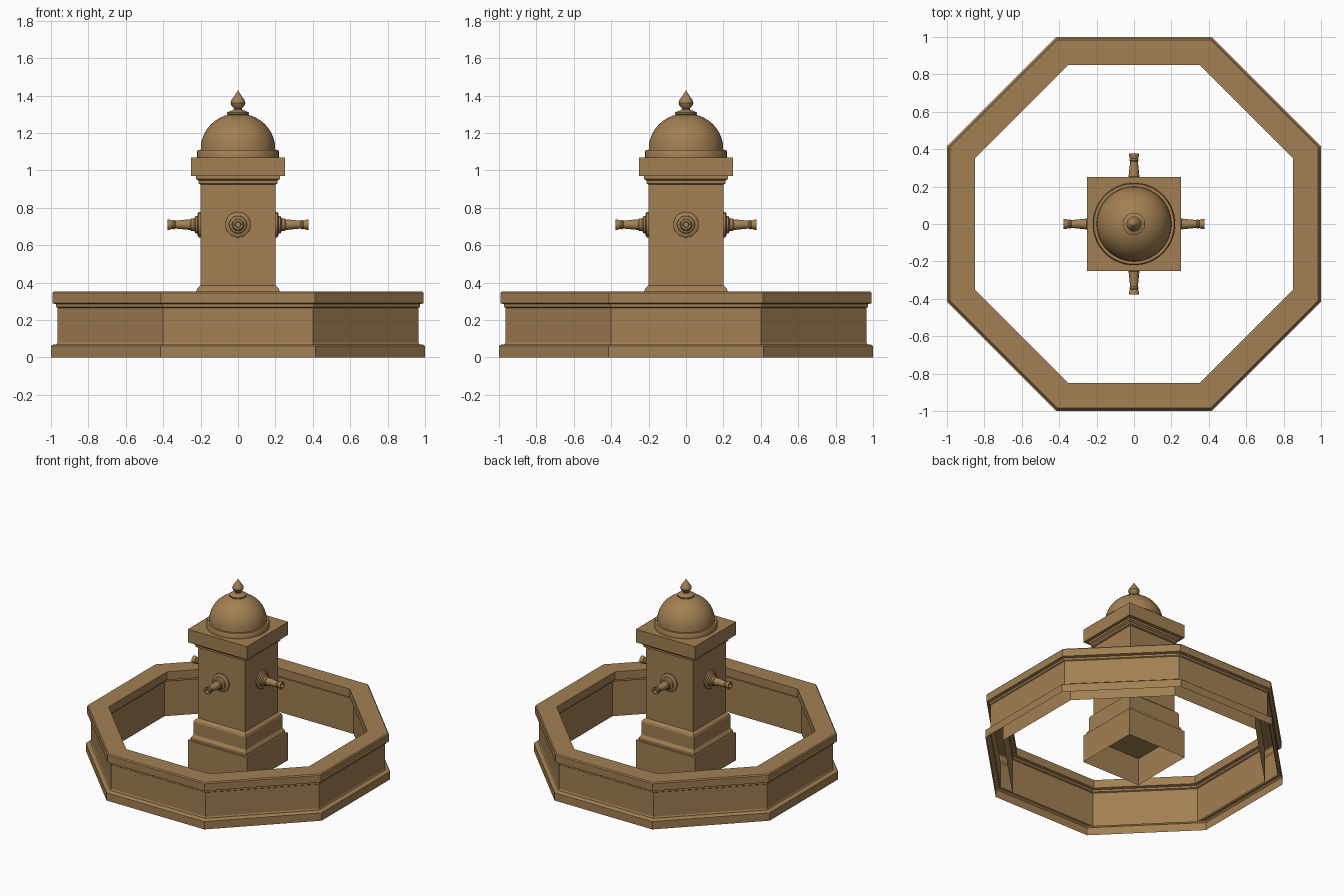
import bpy, bmesh, math
from mathutils import Matrix

old = bpy.data.objects.get("Cube")
if old:
    bpy.data.objects.remove(old, do_unlink=True)

stone = bpy.data.materials.new("warm_brown_stone")
stone.use_nodes = True
STONE = (0.36, 0.215, 0.085, 1)
stone.diffuse_color = STONE
stone.node_tree.nodes["Principled BSDF"].inputs["Base Color"].default_value = STONE


def turned(name, sides, profile, flat=False, cap_top=False, matrix=None):
    """Sweep a (radius, height) profile round z; flat sizes are centre to side."""
    bm = bmesh.new()
    grow = 1 / math.cos(math.pi / sides) if flat else 1
    rings = []
    for r, z in profile:
        if r == 0:
            rings.append([bm.verts.new((0, 0, z))] * sides)
            continue
        ring = []
        for i in range(sides):
            a = 2 * math.pi * (i + 0.5) / sides
            ring.append(bm.verts.new((r * grow * math.cos(a), r * grow * math.sin(a), z)))
        rings.append(ring)
    for low, high in zip(rings, rings[1:]):
        for i in range(sides):
            j = (i + 1) % sides
            corners = list(dict.fromkeys((low[i], low[j], high[j], high[i])))
            bm.faces.new(corners)
    if cap_top:
        bm.faces.new(rings[-1])
    if matrix:
        bm.transform(matrix)
    mesh = bpy.data.meshes.new(name)
    bm.to_mesh(mesh)
    bm.free()
    mesh.materials.append(stone)
    obj = bpy.data.objects.new(name, mesh)
    bpy.context.collection.objects.link(obj)
    if not flat:
        bpy.ops.object.select_all(action='DESELECT')
        obj.select_set(True)
        bpy.context.view_layer.objects.active = obj
        bpy.ops.object.shade_smooth_by_angle(angle=math.radians(35))
    return obj


# Octagonal basin wall, hollow and open underneath
turned("basin_wall", 8, [
    (1, 0), (1, 0.06), (0.99, 0.068), (0.97, 0.07), (0.965, 0.08),
    (0.965, 0.265), (0.972, 0.27), (0.972, 0.285), (0.992, 0.29),
    (0.992, 0.345), (0.985, 0.353), (0.85, 0.353), (0.85, 0.29),
    (0.87, 0.285), (0.87, 0.27), (0.88, 0.265), (0.88, 0)], flat=True)

# Square pillar: open plinth, moulded shaft and cap slab
turned("pillar_plinth", 4, [(0.25, 0.01), (0.25, 0.22)], flat=True, cap_top=True)
turned("pillar_shaft", 4, [
    (0.235, 0.22), (0.235, 0.24), (0.222, 0.26), (0.222, 0.355), (0.217, 0.37),
    (0.2, 0.385), (0.2, 0.925), (0.212, 0.93), (0.212, 0.945),
    (0.225, 0.955), (0.225, 0.97)], flat=True)
turned("pillar_cap", 4, [(0.2, 0.97), (0.25, 0.97), (0.25, 1.07)], flat=True, cap_top=True)

# Domed roof on a round collar
turned("dome_collar", 48, [(0.22, 1.07), (0.22, 1.1), (0.215, 1.108), (0.19, 1.108)])
dome = [(0.2, 1.105)]
for k in range(1, 13):
    a = math.pi / 2 * k / 12
    dome.append((0.2 * math.cos(a) if k < 12 else 0, 1.115 + 0.19 * math.sin(a)))
turned("dome", 48, dome)

# Pointed finial
turned("finial", 24, [
    (0.045, 1.285), (0.06, 1.302), (0.06, 1.31), (0.04, 1.318), (0.022, 1.325),
    (0.022, 1.332), (0.034, 1.345), (0.04, 1.36), (0.036, 1.375),
    (0.022, 1.395), (0.01, 1.412), (0, 1.43)])

# One water spout on each side of the pillar
spout = [
    (0.068, 0.198), (0.068, 0.21), (0.06, 0.216), (0.048, 0.217),
    (0.046, 0.228), (0.034, 0.234), (0.034, 0.25), (0.029, 0.254),
    (0.021, 0.335), (0.026, 0.342), (0.022, 0.35), (0.028, 0.367),
    (0.028, 0.376), (0.016, 0.376), (0.014, 0.35), (0, 0.35)]
for k, side in enumerate(("left", "back", "right", "front")):
    turn = (Matrix.Translation((0, 0, 0.71)) @ Matrix.Rotation(k * math.pi / 2, 4, 'Z')
            @ Matrix.Rotation(math.pi / 2, 4, 'Y'))
    turned(side + "_spout", 24, spout, matrix=turn)
